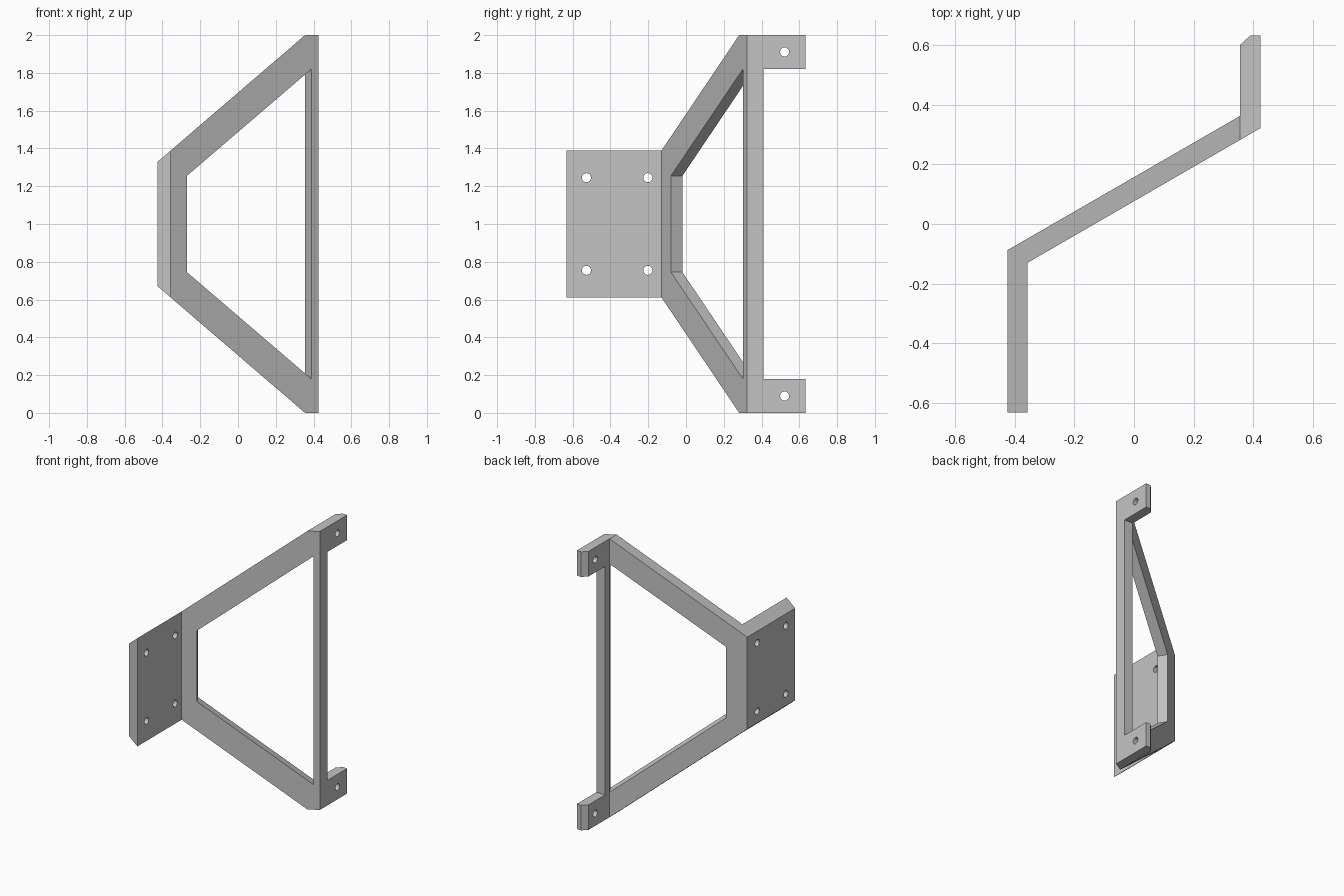
import bpy, bmesh
from mathutils import Vector

cube = bpy.data.objects.get("Cube")
if cube:
    bpy.data.objects.remove(cube, do_unlink=True)

metal = bpy.data.materials.new("grey metal")
metal.use_nodes = True
GREY = (0.55, 0.55, 0.55, 1)
metal.diffuse_color = GREY
metal.node_tree.nodes["Principled BSDF"].inputs["Base Color"].default_value = GREY


def prism(name, points, sweep):
    """Solid made by sweeping a flat outline along a vector."""
    bm = bmesh.new()
    face = bm.faces.new([bm.verts.new(p) for p in points])
    swept = bmesh.ops.extrude_face_region(bm, geom=[face], use_keep_orig=True)
    verts = [g for g in swept["geom"] if isinstance(g, bmesh.types.BMVert)]
    bmesh.ops.translate(bm, verts=verts, vec=sweep)
    bmesh.ops.recalc_face_normals(bm, faces=bm.faces)
    mesh = bpy.data.meshes.new(name)
    bm.to_mesh(mesh)
    bm.free()
    mesh.materials.append(metal)
    obj = bpy.data.objects.new(name, mesh)
    bpy.context.collection.objects.link(obj)
    return obj


def combine(target, tool, operation):
    """Apply a boolean and discard the tool."""
    mod = target.modifiers.new("cut", "BOOLEAN")
    mod.operation, mod.object, mod.solver = operation, tool, "EXACT"
    bpy.context.view_layer.objects.active = target
    bpy.ops.object.modifier_apply(modifier=mod.name)
    bpy.data.objects.remove(tool, do_unlink=True)


# Bent sheet: mounting plate, slanted web and flange with a chamfered end
plan = [(-0.425, -0.632), (-0.357, -0.632), (-0.357, -0.13), (0.425, 0.322),
        (0.425, 0.632), (0.39, 0.632), (0.355, 0.6), (0.355, 0.362), (-0.425, -0.088)]
bracket = prism("bracket", [(x, y, 0) for x, y in plan], (0, 0, 2))

# Tapered outline, mirrored about mid height
half = [(-0.43, 1.326), (0.355, 2), (0.45, 2)]
outline = half + [(x, 2 - z) for x, z in reversed(half)]
combine(bracket, prism("taper", [(x, -1, z) for x, z in outline], (0, 2, 0)), "INTERSECT")

# Trapezoid window cut square through the slanted web
across = Vector((-0.5, 0.866, 0))
half = [(-0.27, -0.08, 1.255), (0.389, 0.301, 1.82)]
window = half + [(x, y, 2 - z) for x, y, z in reversed(half)]
start = [Vector(p) - across * 0.05 for p in window]
combine(bracket, prism("window", start, across * 0.2), "DIFFERENCE")

# Gap between the two flange tabs
gap = [(0.2, 0.41, 0.18), (0.2, 0.8, 0.18), (0.2, 0.8, 1.82), (0.2, 0.41, 1.82)]
combine(bracket, prism("gap", gap, (0.5, 0, 0)), "DIFFERENCE")

# Screw holes through the plate and the tabs
holes = [(-0.39, y, 1 + s * 0.245) for y in (-0.527, -0.202) for s in (-1, 1)]
holes += [(0.39, 0.522, 1 + s * 0.911) for s in (-1, 1)]
for centre in holes:
    bpy.ops.mesh.primitive_cylinder_add(vertices=32, radius=0.024, depth=0.2,
                                        location=centre, rotation=(0, 1.5708, 0))
    drill = bpy.context.object
    drill.data.materials.append(metal)
    combine(bracket, drill, "DIFFERENCE")

# Smooth hole walls, crisp sheet edges
bpy.ops.object.select_all(action="DESELECT")
bracket.select_set(True)
bpy.context.view_layer.objects.active = bracket
bpy.ops.object.shade_smooth_by_angle(angle=0.5)
